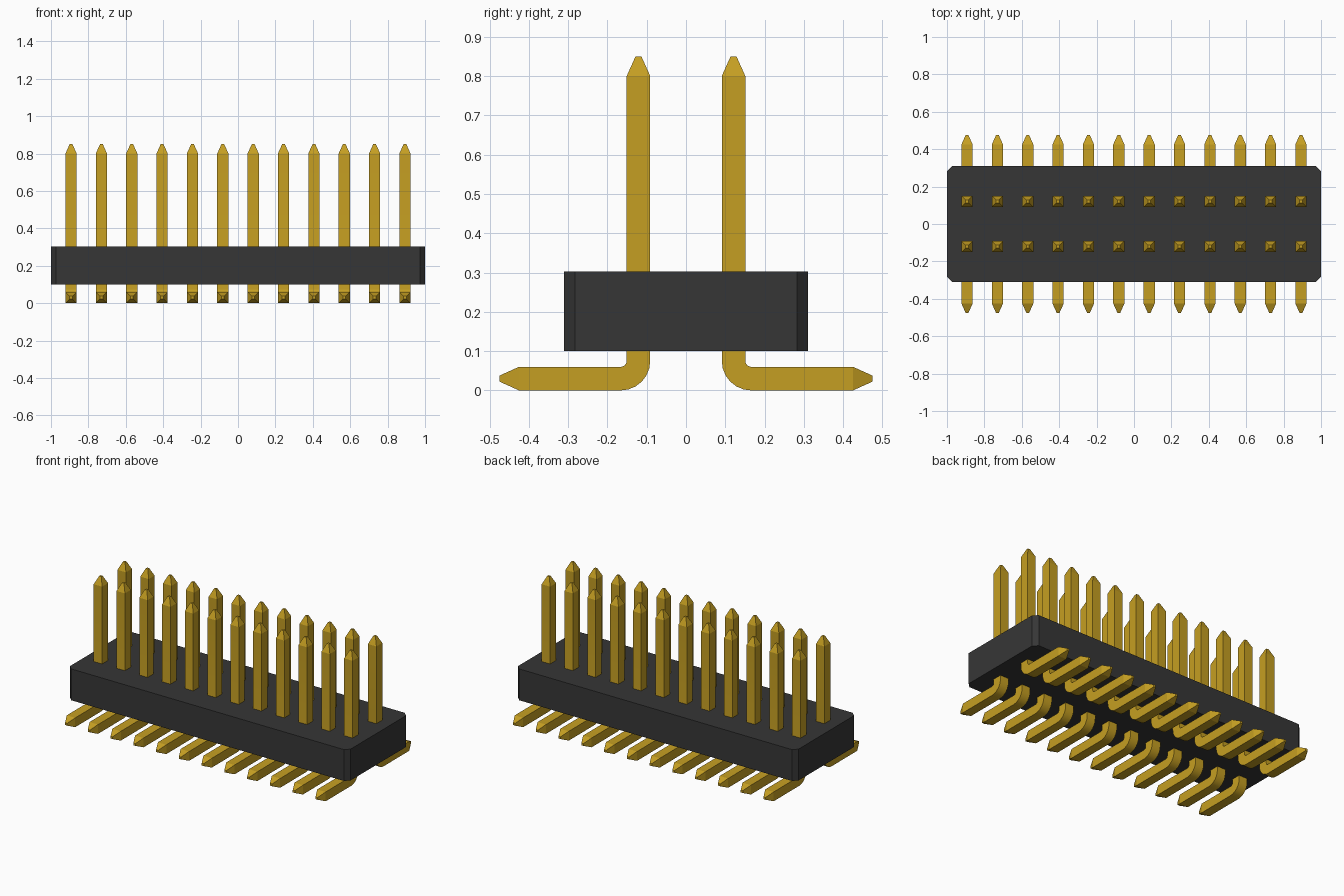
import bpy, bmesh, math
from mathutils import Vector

cube = bpy.data.objects.get("Cube")
if cube:
    bpy.data.objects.remove(cube, do_unlink=True)


def material(name, rgb, metallic=0.0):
    m = bpy.data.materials.new(name)
    m.use_nodes = True
    m.diffuse_color = (*rgb, 1)
    m.node_tree.nodes["Principled BSDF"].inputs["Base Color"].default_value = (*rgb, 1)
    return m


gold = material("gold", (0.56, 0.345, 0.016))
black = material("black_plastic", (0.037, 0.037, 0.037))


def add_object(name, mesh):
    ob = bpy.data.objects.new(name, mesh)
    bpy.context.collection.objects.link(ob)
    return ob


# Housing: block with chamfered vertical corners
W, D, Z0, Z1, CHAMFER = 1.0, 0.31, 0.10, 0.302, 0.028
bm = bmesh.new()
bmesh.ops.create_cube(bm, size=1)
for v in bm.verts:
    v.co = (v.co.x * 2 * W, v.co.y * 2 * D, Z0 if v.co.z < 0 else Z1)
upright = [e for e in bm.edges if abs(e.verts[0].co.z - e.verts[1].co.z) > 0.1]
bmesh.ops.bevel(bm, geom=upright, offset=CHAMFER, segments=1, affect='EDGES')
bmesh.ops.recalc_face_normals(bm, faces=bm.faces)
body_mesh = bpy.data.meshes.new("housing")
bm.to_mesh(body_mesh)
bm.free()
body_mesh.materials.append(black)
add_object("housing", body_mesh)

# Pin: square section swept down, round the bend and out along +y
HALF, TIP, ROW_Y, BEND_R, SEGS = 0.03, 0.0075, 0.121, 0.045, 6
cy, cz = ROW_Y + BEND_R, HALF + BEND_R
# each ring: y, z, turn angle, half width
rings = [(ROW_Y, 0.85, 0, TIP), (ROW_Y, 0.80, 0, HALF)]
for i in range(SEGS + 1):
    a = math.pi / 2 * i / SEGS
    rings.append((cy - BEND_R * math.cos(a), cz - BEND_R * math.sin(a), a, HALF))
rings += [(0.425, HALF, math.pi / 2, HALF), (0.475, HALF, math.pi / 2, TIP)]

bm = bmesh.new()
loops = []
for y, z, a, h in rings:
    side = Vector((0, math.cos(a), math.sin(a)))
    centre = Vector((0, y, z))
    loops.append([bm.verts.new(centre + Vector((sx * h, 0, 0)) + side * (sy * h))
                  for sx, sy in ((-1, -1), (1, -1), (1, 1), (-1, 1))])
for a, b in zip(loops, loops[1:]):
    for i in range(4):
        j = (i + 1) % 4
        bm.faces.new((a[i], a[j], b[j], b[i]))
bm.faces.new(loops[0])
bm.faces.new(loops[-1])
bmesh.ops.recalc_face_normals(bm, faces=bm.faces)
pin_mesh = bpy.data.meshes.new("pin")
bm.to_mesh(pin_mesh)
bm.free()
pin_mesh.materials.append(gold)
pin_mesh.shade_smooth()
pin_mesh.set_sharp_from_angle(angle=math.radians(20))

# Two rows of twelve pins, the front row turned to face forward
COUNT, PITCH = 12, 0.1623
for row, turn in (("back", 0), ("front", math.pi)):
    for i in range(COUNT):
        pin = add_object(f"{row}_pin_{i + 1}", pin_mesh)
        pin.location.x = (i - (COUNT - 1) / 2) * PITCH
        pin.rotation_euler.z = turn
